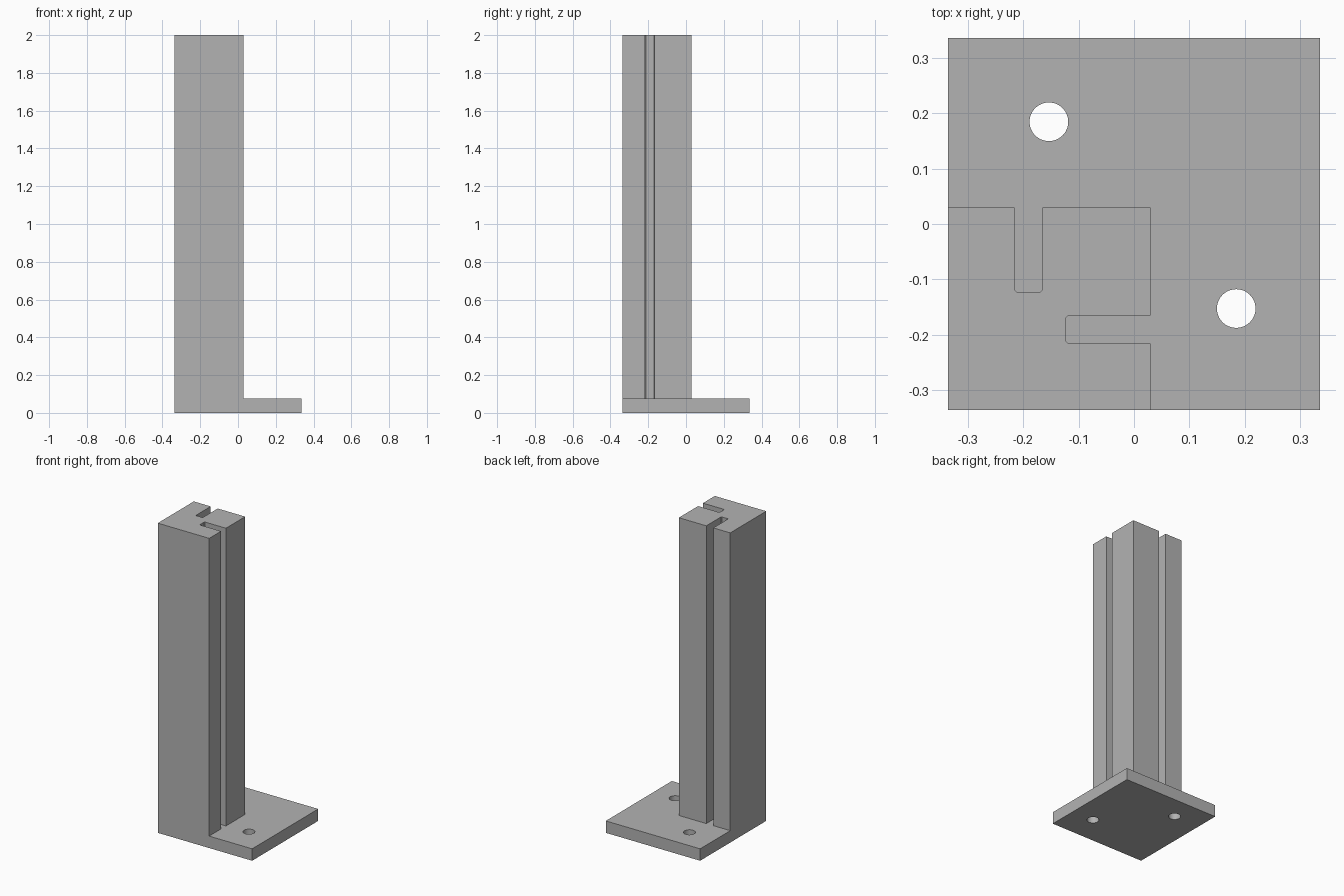
import bpy, bmesh

cube = bpy.data.objects.get("Cube")
if cube:
    bpy.data.objects.remove(cube, do_unlink=True)

HALF = 0.337               # half width of the base plate
EDGE = 0.03                # inner faces of the post
PLATE = 0.077              # plate thickness
SLOT_A, SLOT_B, SLOT_END = -0.216, -0.166, -0.123
FILLET = 0.004
HOLES = [(-0.154, 0.185), (0.185, -0.153)]

grey = bpy.data.materials.new("plain grey")
grey.use_nodes = True
colour = (0.45, 0.45, 0.45, 1)
grey.diffuse_color = colour
grey.node_tree.nodes["Principled BSDF"].inputs["Base Color"].default_value = colour


def make_object(name, bm):
    bmesh.ops.recalc_face_normals(bm, faces=bm.faces)
    mesh = bpy.data.meshes.new(name)
    bm.to_mesh(mesh)
    bm.free()
    mesh.materials.append(grey)
    obj = bpy.data.objects.new(name, mesh)
    bpy.context.collection.objects.link(obj)
    return obj


def prism(name, outline, z0, z1):
    bm = bmesh.new()
    face = bm.faces.new([bm.verts.new((x, y, z0)) for x, y in outline])
    top = bmesh.ops.extrude_face_region(bm, geom=[face], use_keep_orig=True)
    verts = [g for g in top["geom"] if isinstance(g, bmesh.types.BMVert)]
    bmesh.ops.translate(bm, verts=verts, vec=(0, 0, z1 - z0))
    return make_object(name, bm)


def combine(target, tool, operation):
    mod = target.modifiers.new(operation.lower(), 'BOOLEAN')
    mod.object, mod.operation, mod.solver = tool, operation, 'EXACT'
    bpy.context.view_layer.objects.active = target
    bpy.ops.object.modifier_apply(modifier=mod.name)
    bpy.data.objects.remove(tool, do_unlink=True)


# Base plate with two round bolt holes
base = prism("slotted_post_with_base",
             [(-HALF, -HALF), (HALF, -HALF), (HALF, HALF), (-HALF, HALF)], 0, PLATE)
for x, y in HOLES:
    bm = bmesh.new()
    bmesh.ops.create_cone(bm, cap_ends=True, segments=48, radius1=0.035, radius2=0.035, depth=0.4)
    bmesh.ops.translate(bm, verts=bm.verts, vec=(x, y, 0))
    cutter = make_object("hole_cutter", bm)
    cutter.hide_render = True
    combine(base, cutter, 'DIFFERENCE')

# Corner post: one slotted side, repeated across the diagonal
side = [(-HALF, EDGE), (SLOT_A, EDGE),
        (SLOT_A, SLOT_END + FILLET), (SLOT_A + FILLET, SLOT_END),
        (SLOT_B - FILLET, SLOT_END), (SLOT_B, SLOT_END + FILLET),
        (SLOT_B, EDGE)]
outline = [(-HALF, -HALF)] + side + [(EDGE, EDGE)] + [(y, x) for x, y in reversed(side)]
post = prism("post", outline, PLATE, 2)
combine(base, post, 'UNION')

# Smooth hole walls, sharp edges elsewhere
bpy.ops.object.select_all(action='DESELECT')
base.select_set(True)
bpy.context.view_layer.objects.active = base
bpy.ops.object.shade_smooth_by_angle(angle=0.5)
